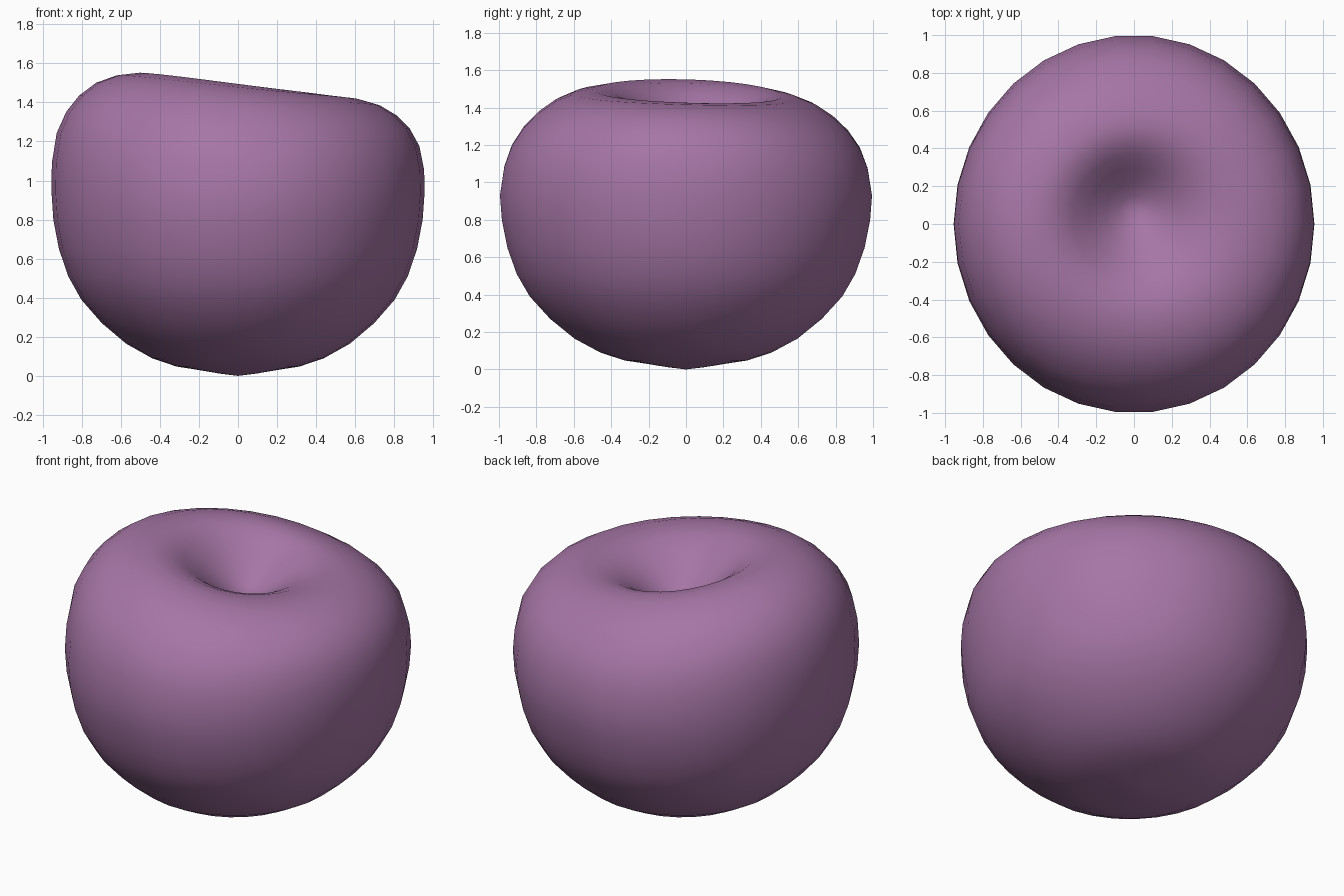
import bpy, bmesh
from math import sin, cos, pi, radians

if "Cube" in bpy.data.objects:
    bpy.data.objects.remove(bpy.data.objects["Cube"])

SEGMENTS = 30
WAIST_Z = 0.90

# Lower half profile: radius, height
LOWER = [(0.10, 0.012), (0.21, 0.03), (0.33, 0.048), (0.46, 0.09), (0.60, 0.165),
         (0.73, 0.27), (0.84, 0.39), (0.91, 0.51), (0.96, 0.65), (0.99, 0.80)]
# Upper half and dimple: side radius, side height, front radius, front height (above waist)
UPPER = [(1.0, 0.04, 1.0, 0.03), (0.998, 0.17, 0.976, 0.18), (0.972, 0.31, 0.935, 0.29),
         (0.92, 0.41, 0.87, 0.385), (0.85, 0.485, 0.79, 0.462), (0.76, 0.543, 0.70, 0.523),
         (0.65, 0.577, 0.60, 0.562), (0.54, 0.588, 0.50, 0.578), (0.43, 0.57, 0.41, 0.562),
         (0.34, 0.525, 0.33, 0.52), (0.25, 0.46, 0.25, 0.46), (0.16, 0.39, 0.16, 0.39),
         (0.08, 0.34, 0.08, 0.34)]


def ring_point(radius, z, angle, shift=0.0):
    return (0.955 * radius * cos(angle), radius * sin(angle) + shift, z)


def build_fruit():
    bm = bmesh.new()
    angles = [2 * pi * i / SEGMENTS for i in range(SEGMENTS)]
    rings = [[bm.verts.new(ring_point(r, z, a)) for a in angles] for r, z in LOWER]
    for rx, zx, ry, zy in UPPER:
        ring = []
        shift = 0.08 * max(0.0, 1 - rx / 0.65)
        # The top leans: high on the left, low on the right
        lean = 0.11 * min(1.0, rx / 0.4)
        for a in angles:
            w = cos(a) ** 2
            r = rx * w + ry * (1 - w)
            h = zx * w + zy * (1 - w)
            z = WAIST_Z + h * (1 + lean * cos(a - radians(195)))
            ring.append(bm.verts.new(ring_point(r, z, a, shift)))
        rings.append(ring)
    bottom = bm.verts.new((0, 0, 0))
    dimple = bm.verts.new((0, 0.08, WAIST_Z + 0.315))
    for i in range(SEGMENTS):
        j = (i + 1) % SEGMENTS
        for lo, hi in zip(rings, rings[1:]):
            bm.faces.new((lo[i], lo[j], hi[j], hi[i]))
        bm.faces.new((bottom, rings[0][j], rings[0][i]))
        bm.faces.new((dimple, rings[-1][i], rings[-1][j]))
    for f in bm.faces:
        f.smooth = True
    mesh = bpy.data.meshes.new("fruit_body")
    bm.to_mesh(mesh)
    bm.free()
    obj = bpy.data.objects.new("fruit_body", mesh)
    bpy.context.collection.objects.link(obj)
    return obj


# Plum coloured fruit
fruit = build_fruit()
skin = bpy.data.materials.new("purple_skin")
skin.diffuse_color = (0.38, 0.18, 0.38, 1)
skin.use_nodes = True
skin.node_tree.nodes["Principled BSDF"].inputs["Base Color"].default_value = skin.diffuse_color
fruit.data.materials.append(skin)
